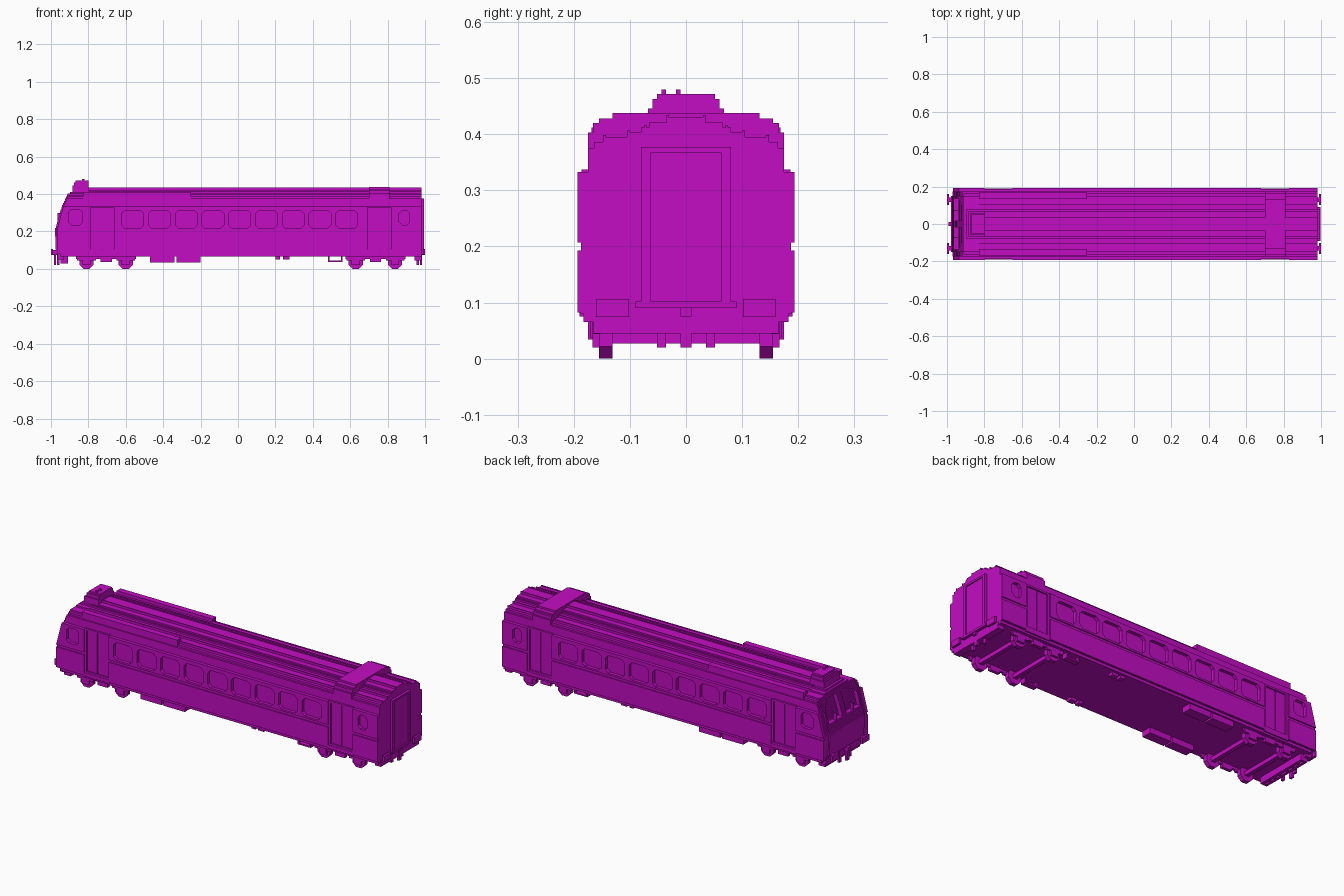
import bpy, bmesh
from mathutils import Matrix

old = bpy.data.objects.get("Cube")
if old:
    bpy.data.objects.remove(old, do_unlink=True)

paint = bpy.data.materials.new("magenta paint")
paint.use_nodes = True
colour = (0.54, 0.004, 0.54, 1)
paint.diffuse_color = colour
paint.node_tree.nodes["Principled BSDF"].inputs["Base Color"].default_value = colour


def finish(name, bm):
    bmesh.ops.recalc_face_normals(bm, faces=bm.faces)
    mesh = bpy.data.meshes.new(name)
    bm.to_mesh(mesh)
    bm.free()
    mesh.materials.append(paint)
    obj = bpy.data.objects.new(name, mesh)
    bpy.context.collection.objects.link(obj)
    return obj


def add_box(bm, x0, x1, y0, y1, z0, z1):
    centre = Matrix.Translation(((x0 + x1) / 2, (y0 + y1) / 2, (z0 + z1) / 2))
    size = Matrix.Diagonal((x1 - x0, y1 - y0, z1 - z0, 1))
    bmesh.ops.create_cube(bm, size=1, matrix=centre @ size)


def boxes(name, items, mirror=False):
    bm = bmesh.new()
    for x0, x1, y0, y1, z0, z1 in items:
        add_box(bm, x0, x1, y0, y1, z0, z1)
        if mirror:
            add_box(bm, x0, x1, -y1, -y0, z0, z1)
    return finish(name, bm)


def add_prism(bm, outline, y0, y1):
    """Extrude an x-z outline along y."""
    face = bm.faces.new([bm.verts.new((x, y0, z)) for x, z in outline])
    out = bmesh.ops.extrude_face_region(bm, geom=[face])
    verts = [v for v in out["geom"] if isinstance(v, bmesh.types.BMVert)]
    bmesh.ops.translate(bm, verts=verts, vec=(0, y1 - y0, 0))


def clipped(x0, x1, z0, z1, c):
    return [(x0 + c, z0), (x1 - c, z0), (x1, z0 + c), (x1, z1 - c),
            (x1 - c, z1), (x0 + c, z1), (x0, z1 - c), (x0, z0 + c)]


def side_panel(name, outline, windows):
    """Raised wall panels on both sides with window openings cut through."""
    for side, label in ((1, "left"), (-1, "right")):
        bm = bmesh.new()
        add_prism(bm, outline, side * 0.17, side * 0.193)
        panel = finish(f"{label}_{name}", bm)
        if not windows:
            continue
        bm = bmesh.new()
        for window in windows:
            add_prism(bm, window, side * 0.15, side * 0.22)
        cutter = finish("window_cutter", bm)
        cutter.hide_render = True
        mod = panel.modifiers.new("windows", 'BOOLEAN')
        mod.operation, mod.solver, mod.object = 'DIFFERENCE', 'EXACT', cutter
        bpy.context.view_layer.objects.active = panel
        bpy.ops.object.modifier_apply(modifier=mod.name)
        bpy.data.objects.remove(cutter, do_unlink=True)


# Body core and stepped roof, as (layer top, half width)
LAYERS = [(0.08, 0.183), (0.105, 0.188), (0.375, 0.175), (0.386, 0.164), (0.395, 0.148),
          (0.403, 0.105), (0.412, 0.08), (0.421, 0.066), (0.43, 0.034)]
NOSE = [(0.06, -0.95), (0.1, -0.975), (0.21, -0.978), (0.25, -0.966), (0.32, -0.946),
        (0.36, -0.93), (0.4, -0.91), (0.42, -0.88), (0.44, -0.83)]


def nose_x(z):
    for (za, xa), (zb, xb) in zip(NOSE, NOSE[1:]):
        if z <= zb:
            return xa + (xb - xa) * (z - za) / (zb - za)
    return NOSE[-1][1]


core, bottom = [], 0.065
for top, half in LAYERS:
    core.append((-0.8, 0.98, -half, half, bottom, top))
    bottom = top
boxes("body_and_roof", core)

# Cab nose in thin steps, leaving two windscreen openings
nose, nose_skin, bottom = [], [], 0.065
for top, half in LAYERS:
    count = max(1, round((top - bottom) / 0.0112))
    step = (top - bottom) / count
    for i in range(count):
        z = bottom + i * step
        x = nose_x(z + step / 2)
        nose.append((x + 0.022, -0.8, -half, half, z, z + step))
        inner = min(half, 0.15)
        if 0.255 < z < 0.365:
            outer = 0.135 - max(0, z - 0.33)
            nose_skin.append((x, x + 0.022, 0, 0.018, z, z + step))
            nose_skin.append((x, x + 0.022, outer, inner, z, z + step))
        else:
            nose_skin.append((x, x + 0.022, 0, inner, z, z + step))
        if half > inner:
            nose_skin.append((x + 0.008, x + 0.022, inner, half, z, z + step))
    bottom = top
boxes("cab_nose", nose)
boxes("cab_front", nose_skin, True)
boxes("windscreen_wipers", [(-0.965, -0.945, 0.07, 0.076, 0.25, 0.3)], True)

# Side walls: upper window band, lower panels and waist strips
saloon = [clipped(-0.563 + i * 0.143 - 0.058, -0.563 + i * 0.143 + 0.058, 0.217, 0.313, 0.017)
          for i in range(9)]
side_panel("saloon_window_band", [(-0.65, 0.207), (0.68, 0.207), (0.68, 0.333), (-0.65, 0.333)], saloon)
side_panel("cab_window_band", [(-0.968, 0.207), (-0.8, 0.207), (-0.8, 0.333), (-0.935, 0.333)],
           [clipped(-0.905, -0.832, 0.235, 0.318, 0.015)])
side_panel("rear_window_band", [(0.83, 0.207), (0.98, 0.207), (0.98, 0.333), (0.83, 0.333)],
           [clipped(0.862, 0.918, 0.235, 0.313, 0.016)])
spans = [(-0.968, -0.8), (-0.65, 0.68), (0.83, 0.98)]
boxes("lower_side_panels", [(a, b, 0.17, 0.193, 0.082, 0.193) for a, b in spans], True)
boxes("waist_strips", [(a, b, 0.17, 0.187, 0.193, 0.207) for a, b in spans], True)

# Doors with frames and steps
doors, frames = [], []
for a, b in ((-0.8, -0.65), (0.68, 0.83)):
    mid = (a + b) / 2
    doors += [(a + 0.015, mid - 0.002, 0.17, 0.181, 0.1, 0.325),
              (mid + 0.002, b - 0.015, 0.17, 0.181, 0.1, 0.325)]
    frames += [(a, a + 0.012, 0.17, 0.186, 0.08, 0.333), (b - 0.012, b, 0.17, 0.186, 0.08, 0.333),
               (a, b, 0.17, 0.186, 0.327, 0.337), (a, b, 0.17, 0.19, 0.075, 0.095)]
boxes("doors", doors, True)
boxes("door_frames", frames, True)

# Roof equipment: side ducts, raised cross band and light pod
boxes("roof_side_ducts", [(-0.83, -0.25, 0.135, 0.168, 0.37, 0.412)], True)
boxes("roof_ribs", [(-0.83, 0.98, y, y + 0.005, z - 0.01, z + 0.004)
                    for y, z in ((0.03, 0.43), (0.07, 0.412), (0.1, 0.403), (0.143, 0.395))], True)
boxes("roof_cross_band", [(0.7, 0.81, -h, h, a, b) for a, b, h in
                          ((0.36, 0.403, 0.175), (0.403, 0.42, 0.166),
                           (0.42, 0.428, 0.155), (0.428, 0.438, 0.131))])
boxes("roof_light_pod", [(-0.885, -0.8, -0.068, 0.068, 0.41, 0.446),
                         (-0.877, -0.8, -0.06, 0.06, 0.446, 0.463),
                         (-0.868, -0.8, -0.052, 0.052, 0.463, 0.472)])
boxes("roof_horns", [(-0.835, -0.822, y, y + 0.008, 0.47, 0.48) for y in (-0.044, -0.018)])

# Gangway end
boxes("gangway_frame", [(0.97, 0.994, 0.062, 0.08, 0.1, 0.377),
                        (0.97, 0.994, 0, 0.062, 0.367, 0.377)], True)
boxes("gangway_door", [(0.97, 0.988, -0.062, 0.062, 0.1, 0.367)])
boxes("gangway_sill", [(0.97, 0.996, -0.09, 0.09, 0.09, 0.102)])

# Buffers, couplings and hoses at both ends
buffers, hoses, hooks = [], [], []
for s in (-1, 1):
    def span(a, b):
        return (s * a, s * b) if s > 0 else (s * b, s * a)
    buffers += [(*span(0.95, 0.99), 0.117, 0.143, 0.078, 0.102),
                (*span(0.988, 1.0), 0.102, 0.16, 0.074, 0.106)]
    hoses.append((*span(0.955, 0.967), 0.036, 0.052, 0.02, 0.08))
    hooks += [(*span(0.95, 0.992), -0.01, 0.01, 0.075, 0.095),
              (*span(0.972, 0.984), -0.01, 0.01, 0.02, 0.08)]
boxes("buffers", buffers, True)
boxes("brake_hoses", hoses, True)
boxes("coupling_hooks", hooks)
boxes("end_beams", [(0.945, 0.982, -0.165, 0.165, 0.045, 0.08),
                    (-0.965, -0.93, -0.165, 0.165, 0.05, 0.08)])
boxes("snow_plough", [(-0.95, -0.935, -0.15, 0.15, 0.03, 0.045),
                      (-0.925, -0.91, -0.15, 0.15, 0.03, 0.07)])
boxes("plough_ribs", [(-0.95, -0.91, y, y + 0.01, 0.03, 0.065) for y in (0.02, 0.06, 0.1, 0.14)], True)

# Bogies: wheels, axles, axle boxes and side frames
wheels = bmesh.new()
axles, axle_boxes, side_frames = [], [], []
for x in (-0.81, -0.6, 0.63, 0.84):
    for s in (1, -1):
        add_prism(wheels, clipped(x - 0.038, x + 0.038, 0.0, 0.076, 0.022), s * 0.131, s * 0.155)
    axles.append((x - 0.011, x + 0.011, -0.135, 0.135, 0.027, 0.049))
    axle_boxes += [(x - 0.022, x + 0.022, 0.15, 0.167, 0.02, 0.066),
                   (x - 0.05, x + 0.05, 0.152, 0.165, 0.044, 0.068)]
for x in (-0.705, 0.735):
    side_frames += [(x - 0.16, x + 0.16, 0.152, 0.163, 0.052, 0.068),
                    (x - 0.03, x + 0.03, 0.15, 0.167, 0.036, 0.068)]
finish("wheels", wheels)
boxes("axles", axles)
boxes("axle_boxes", axle_boxes, True)
boxes("bogie_side_frames", side_frames, True)

# Equipment hung below the floor
boxes("underfloor_boxes", [(-0.47, -0.34, 0.12, 0.175, 0.034, 0.068),
                           (-0.33, -0.2, 0.12, 0.175, 0.034, 0.068),
                           (0.2, 0.225, 0.14, 0.17, 0.05, 0.068),
                           (0.24, 0.275, 0.14, 0.17, 0.05, 0.068)], True)
boxes("battery_cradle", [(0.48, 0.56, 0.14, 0.17, 0.038, 0.046),
                         (0.48, 0.488, 0.14, 0.17, 0.04, 0.068),
                         (0.552, 0.56, 0.14, 0.17, 0.04, 0.068)], True)
